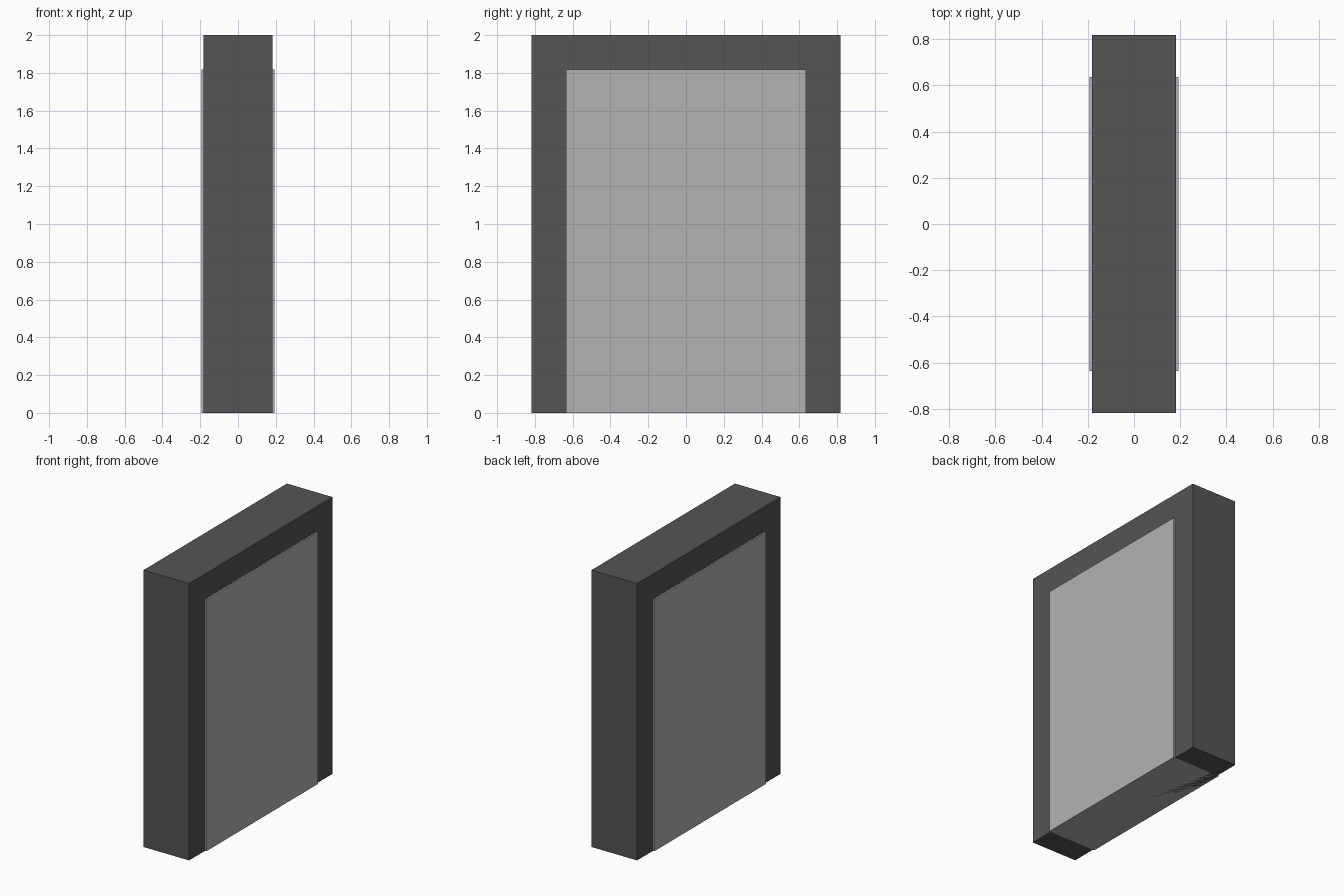
import bpy

if "Cube" in bpy.data.objects:
    bpy.data.objects.remove(bpy.data.objects["Cube"])

U = 2 / 11  # model is 11 units tall


def material(name, value):
    mat = bpy.data.materials.new(name)
    mat.diffuse_color = (value, value, value, 1)
    mat.use_nodes = True
    mat.node_tree.nodes["Principled BSDF"].inputs["Base Color"].default_value = mat.diffuse_color
    return mat


def box(name, depth, width, height, mat):
    """Box centred on x and y, standing on z = 0."""
    bpy.ops.mesh.primitive_cube_add(size=1, location=(0, 0, height / 2))
    ob = bpy.context.object
    ob.name = name
    ob.scale = (depth, width, height)
    bpy.ops.object.transform_apply(location=True, rotation=False, scale=True)
    ob.data.materials.append(mat)
    return ob


# Dark surround slab
box("door_surround", 2 * U, 9 * U, 11 * U, material("dark_grey", 0.09))

# Lighter door panel, slightly proud of both faces
box("door_panel", 0.386, 7 * U, 10 * U, material("light_grey", 0.45))
